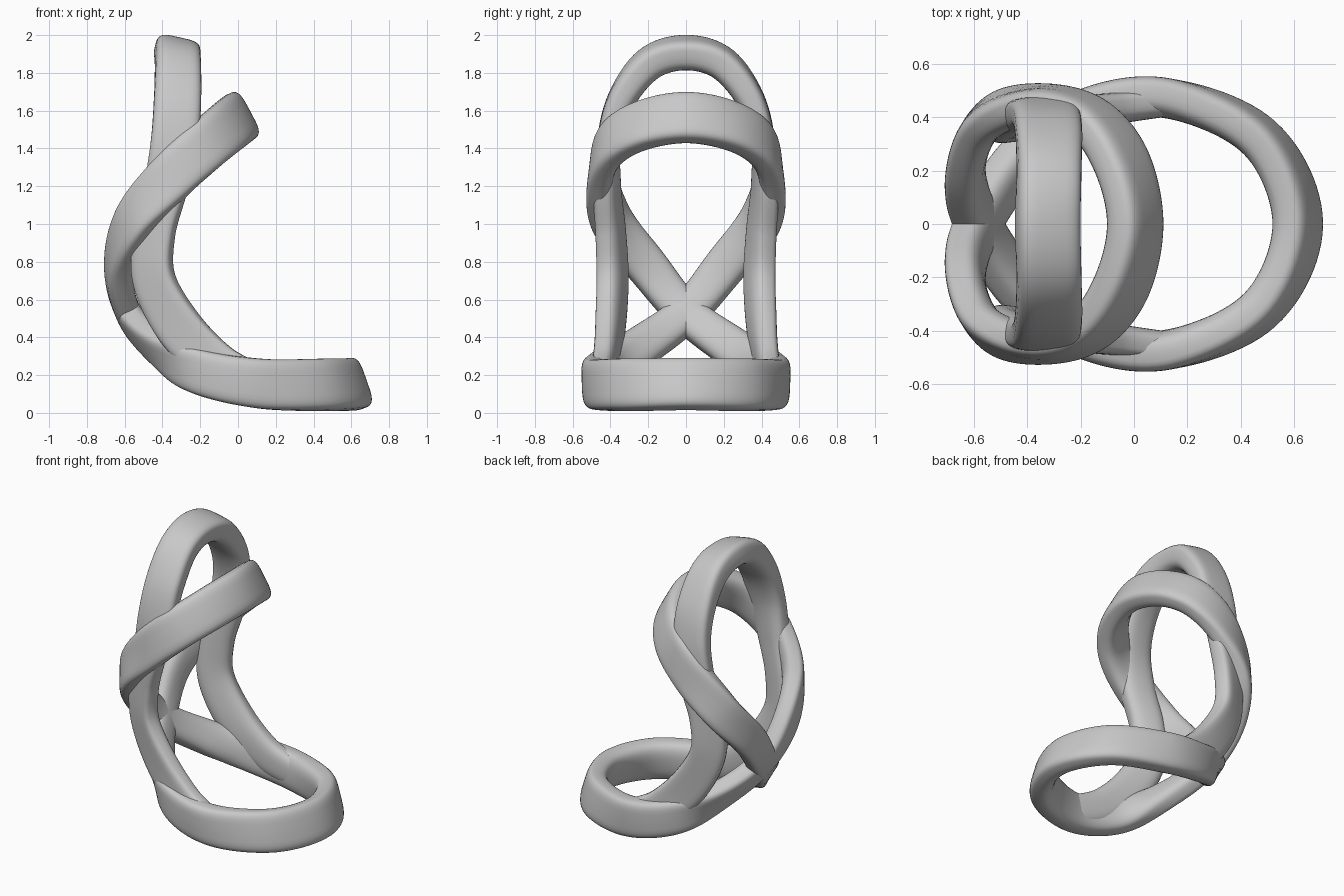
import bpy, bmesh, math
from mathutils import Vector

cube = bpy.data.objects.get("Cube")
if cube:
    bpy.data.objects.remove(cube, do_unlink=True)

STEPS, SIDES = 12, 32

# One plain grey material
grey = bpy.data.materials.new("plain_grey")
grey.use_nodes = True
color = (0.58, 0.58, 0.58, 1)
grey.diffuse_color = color
bsdf = grey.node_tree.nodes["Principled BSDF"]
bsdf.inputs["Base Color"].default_value = color
bsdf.inputs["Roughness"].default_value = 0.6


def flip(key):
    """Mirror a control station across the y = 0 plane."""
    p, n, w, t = key
    return ((p[0], -p[1], p[2]), (n[0], -n[1], n[2]), w, t)


def spline(a, b, c, d, u):
    return 0.5 * (2 * b + (c - a) * u + (2 * a - 5 * b + 4 * c - d) * u ** 2
                  + (3 * b - a - 3 * c + d) * u ** 3)


def sample(keys, closed):
    """Smoothly interpolate position, outward direction and half sizes."""
    rows = [[Vector(p), Vector(n).normalized(), w, t] for p, n, w, t in keys]
    count = len(rows)
    pick = (lambda i: rows[i % count]) if closed else (lambda i: rows[max(0, min(count - 1, i))])
    out = []
    for i in range(count if closed else count - 1):
        for s in range(STEPS):
            four = [pick(i + k) for k in (-1, 0, 1, 2)]
            out.append([spline(*(r[j] for r in four), s / STEPS) for j in range(4)])
    if not closed:
        out.append(rows[-1])
    return out


def section(angle):
    """Rounded band outline: flat outside, fuller curve inside."""
    c, s = math.cos(angle), math.sin(angle)
    power = 0.5 if s > 0 else 0.75
    return (math.copysign(abs(c) ** power, c), math.copysign(abs(s) ** power, s))


def band(name, keys, closed):
    path = sample(keys, closed)
    count = len(path)
    outline = [section(2 * math.pi * k / SIDES) for k in range(SIDES)]
    bm = bmesh.new()
    rings = []
    for i, (p, n, w, t) in enumerate(path):
        after = path[(i + 1) % count] if closed else path[min(i + 1, count - 1)]
        before = path[i - 1] if closed else path[max(i - 1, 0)]
        tangent = (after[0] - before[0]).normalized()
        n = (n - tangent * n.dot(tangent)).normalized()
        across = tangent.cross(n)
        rings.append([bm.verts.new(p + across * w * a + n * t * b) for a, b in outline])
    for i in range(count if closed else count - 1):
        r, q = rings[i], rings[(i + 1) % count]
        for k in range(SIDES):
            j = (k + 1) % SIDES
            bm.faces.new((r[k], r[j], q[j], q[k]))
    if not closed:
        bm.faces.new(rings[0])
        bm.faces.new(rings[-1])
    bmesh.ops.recalc_face_normals(bm, faces=bm.faces)
    mesh = bpy.data.meshes.new(name)
    bm.to_mesh(mesh)
    bm.free()
    mesh.materials.append(grey)
    mesh.shade_smooth()
    obj = bpy.data.objects.new(name, mesh)
    bpy.context.collection.objects.link(obj)
    return obj


# Figure-eight band: base tip, rear crossing, upper tip (one half)
half_eight = [
    ((0.61, 0, 0.15), (0.94, 0, 0.33), 0.138, 0.075),
    ((0.47, 0.32, 0.147), (0.7, 0.68, 0.2), 0.138, 0.075),
    ((0.12, 0.472, 0.155), (0, 1, 0), 0.132, 0.075),
    ((-0.2, 0.425, 0.22), (-0.2, 0.95, -0.15), 0.12, 0.072),
    ((-0.42, 0.24, 0.35), (-0.65, 0.5, -0.55), 0.11, 0.07),
    ((-0.58, 0, 0.53), (-0.93, 0, -0.36), 0.1, 0.07),
    ((-0.63, -0.2, 0.77), (-0.97, -0.25, 0), 0.11, 0.07),
    ((-0.55, -0.385, 1.01), (-0.7, -0.7, 0.1), 0.12, 0.07),
    ((-0.36, -0.445, 1.24), (-0.15, -0.98, 0.1), 0.13, 0.07),
    ((-0.18, -0.4, 1.41), (0.3, -0.9, 0.2), 0.135, 0.072),
    ((-0.055, -0.24, 1.515), (0.65, -0.65, 0.4), 0.138, 0.075),
    ((0.0, 0, 1.56), (0.88, 0, 0.47), 0.138, 0.075),
]
band("figure_eight_band", half_eight + [flip(k) for k in half_eight[-2:0:-1]], True)

# Tall arch: foot inside the base band up to the crown (one half)
half_arch = [
    ((0.1, 0.455, 0.16), (0, 1, 0), 0.1, 0.055),
    ((-0.1, 0.43, 0.25), (-0.1, 1, 0), 0.115, 0.06),
    ((-0.3, 0.4, 0.44), (-0.3, 0.95, 0), 0.125, 0.065),
    ((-0.44, 0.385, 0.7), (-0.4, 0.9, 0), 0.115, 0.065),
    ((-0.44, 0.395, 0.95), (-0.35, 0.93, 0), 0.11, 0.065),
    ((-0.38, 0.415, 1.2), (-0.2, 0.98, 0), 0.115, 0.065),
    ((-0.335, 0.405, 1.45), (0, 1, 0.1), 0.125, 0.065),
    ((-0.32, 0.335, 1.67), (0.05, 0.85, 0.4), 0.125, 0.075),
    ((-0.32, 0.19, 1.85), (0.15, 0.5, 0.85), 0.12, 0.085),
    ((-0.325, 0, 1.905), (0.22, 0, 0.97), 0.12, 0.085),
]
band("tall_arch", half_arch + [flip(k) for k in half_arch[-2::-1]], False)
